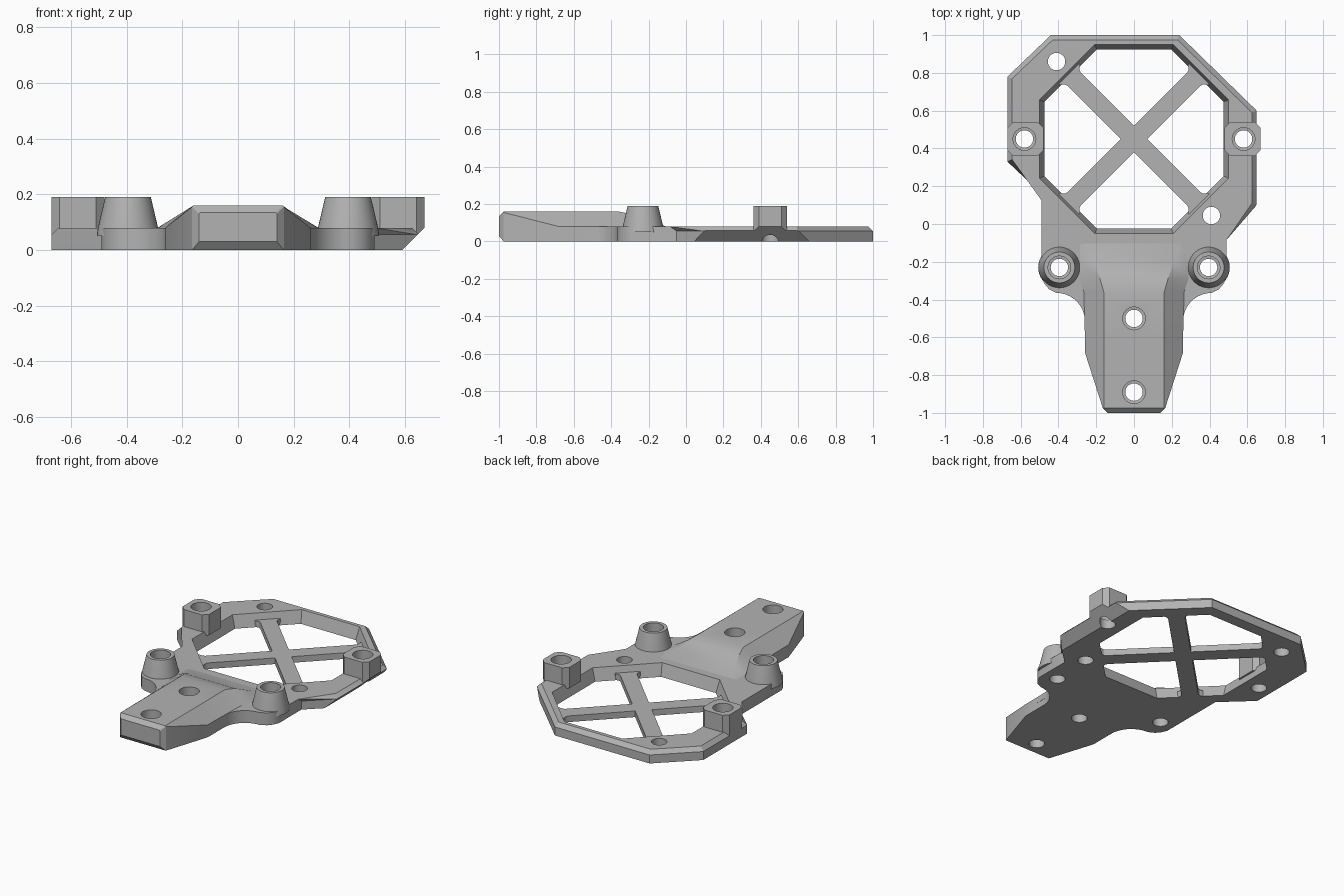
import bpy, bmesh, math
from math import cos, sin, pi, radians
from mathutils import Vector, Matrix

if "Cube" in bpy.data.objects:
    bpy.data.objects.remove(bpy.data.objects["Cube"], do_unlink=True)

grey = bpy.data.materials.new("plain_grey")
grey.use_nodes = True
GREY = (0.45, 0.45, 0.45, 1)
grey.diffuse_color = GREY
grey.node_tree.nodes["Principled BSDF"].inputs["Base Color"].default_value = GREY


def finish(name, bm):
    bmesh.ops.recalc_face_normals(bm, faces=bm.faces)
    me = bpy.data.meshes.new(name)
    bm.to_mesh(me)
    bm.free()
    me.materials.append(grey)
    ob = bpy.data.objects.new(name, me)
    bpy.context.collection.objects.link(ob)
    return ob


def loft(bm, rings):
    """Skin equal-length rings of points and cap both ends."""
    rows = [[bm.verts.new(p) for p in ring] for ring in rings]
    n = len(rows[0])
    for a, b in zip(rows, rows[1:]):
        for i in range(n):
            j = (i + 1) % n
            bm.faces.new((a[i], a[j], b[j], b[i]))
    bm.faces.new(rows[0])
    bm.faces.new(rows[-1])


def prism(bm, outline, z0, z1):
    loft(bm, [[(x, y, z) for x, y in outline] for z in (z0, z1)])


def lathe(bm, x, y, profile, n=40, turn=0.0):
    loft(bm, [[(x + r * cos(turn + 2 * pi * i / n), y + r * sin(turn + 2 * pi * i / n), z)
               for i in range(n)] for r, z in profile])


def slope_cut(bm):
    """Trim the lower +x side to a 45 degree underside."""
    geom = bm.verts[:] + bm.edges[:] + bm.faces[:]
    cut = bmesh.ops.bisect_plane(bm, geom=geom, plane_co=(0.59, 0, 0),
                                 plane_no=(1, 0, -1), clear_outer=True)
    edges = [e for e in cut["geom_cut"] if isinstance(e, bmesh.types.BMEdge)]
    bmesh.ops.holes_fill(bm, edges=edges, sides=0)


# Base plate: ring with a neck towards the front
def neck(side):
    corner = [(0.49, -0.28), (0.475, -0.315), (0.45, -0.345), (0.41, -0.365)]
    arc = [(0.41 + 0.15 * cos(a), -0.515 + 0.15 * sin(a))
           for a in (radians(90 + 9 * i) for i in range(1, 11))]
    return [(side * x, y) for x, y in corner + arc + [(0.26, -0.6)]]


outline = [(-0.44, 1.0), (0.24, 1.0), (0.65, 0.6), (0.65, 0.1), (0.49, -0.05)]
outline += neck(1) + neck(-1)[::-1] + [(-0.49, 0.16), (-0.67, 0.33), (-0.67, 0.78)]
bm = bmesh.new()
prism(bm, outline, 0, 0.08)
rim = [e for e in bm.edges if all(v.co.z > 0.07 and v.co.y > -0.06 for v in e.verts)]
bmesh.ops.bevel(bm, geom=rim, offset=0.025, segments=1, affect='EDGES')
slope_cut(bm)
plate = finish("base_plate", bm)

# Nose block: chamfered tip, sloped shoulders, ramp down onto the plate
# each section: y, bottom z, half width, shoulder z, top half width, top z
sections = [(-1.0, 0.03, 0.14, 0.13, 0.135, 0.135),
            (-0.975, 0.0, 0.165, 0.155, 0.16, 0.16),
            (-0.68, 0.0, 0.26, 0.08, 0.16, 0.16),
            (-0.6, 0.0, 0.26, 0.08, 0.16, 0.16),
            (-0.599, 0.04, 0.26, 0.08, 0.16, 0.16),
            (-0.36, 0.04, 0.265, 0.08, 0.16, 0.16),
            (-0.29, 0.04, 0.29, 0.079, 0.18, 0.146),
            (-0.2, 0.04, 0.29, 0.079, 0.21, 0.108),
            (-0.1, 0.04, 0.29, 0.078, 0.25, 0.079)]
bm = bmesh.new()
loft(bm, [[(-w, y, b), (w, y, b), (w, y, s), (t, y, h), (-t, y, h), (-w, y, s)]
          for y, b, w, s, t, h in sections])
nose = finish("nose_block", bm)
parts = [plate, nose]

# Mounting posts: tapered at the front, square at the sides
for label, side in (("left", 1), ("right", -1)):
    bm = bmesh.new()
    lathe(bm, side * 0.395, -0.23, [(0.112, 0.05), (0.108, 0.08), (0.082, 0.19)])
    parts.append(finish(label + "_front_post", bm))

    bm = bmesh.new()
    c = 0.03
    box = [(0.48, 0.36 + c), (0.48 + c, 0.36), (0.67 - c, 0.36), (0.67, 0.36 + c),
           (0.67, 0.54 - c), (0.67 - c, 0.54), (0.48 + c, 0.54), (0.48, 0.54 - c)]
    prism(bm, [(side * x, y) for x, y in box], 0.055, 0.19)
    if side > 0:
        slope_cut(bm)
    parts.append(finish(label + "_side_post", bm))

# Cross brace in the opening, flared at the ends
half = [(0.05, 0.05), (0.45, 0.05), (0.465, 0.056), (0.48, 0.075), (0.49, 0.075)]
arm = half + [(x, -y) for x, y in half[::-1]]
star = []
for k in range(4):
    a = radians(45 + 90 * k)
    star += [(x * cos(a) - y * sin(a), 0.45 + x * sin(a) + y * cos(a))
             for x, y in arm[::-1][1:]]
bm = bmesh.new()
prism(bm, star, 0, 0.04)
brace = finish("cross_brace", bm)

# Cutters: octagonal opening and all screw holes
bm = bmesh.new()
k = 1 / cos(pi / 8)
lathe(bm, 0, 0.45, [(0.465 * k, -0.04), (0.475 * k, 0.0), (0.5 * k, 0.08), (0.51 * k, 0.12)],
      n=8, turn=pi / 8)
opening = finish("opening_cutter", bm)

bm = bmesh.new()
for x, y in ((-0.41, 0.86), (0.41, 0.045)):
    lathe(bm, x, y, [(0.046, -0.1), (0.046, 0.3)])
for x, y in ((0.58, 0.45), (-0.58, 0.45), (0.395, -0.23), (-0.395, -0.23), (0, -0.5), (0, -0.89)):
    lathe(bm, x, y, [(0.046, -0.1), (0.046, 0.06), (0.06, 0.062), (0.06, 0.3)])
holes = finish("hole_cutter", bm)


def carve(ob, cutter):
    mod = ob.modifiers.new("cut", 'BOOLEAN')
    mod.operation = 'DIFFERENCE'
    mod.solver = 'EXACT'
    mod.object = cutter
    bpy.context.view_layer.objects.active = ob
    bpy.ops.object.modifier_apply(modifier=mod.name)


carve(plate, opening)
for ob in parts:
    carve(ob, holes)
for cutter in (opening, holes):
    bpy.data.objects.remove(cutter, do_unlink=True)

# Smooth the round surfaces, keep the edges crisp
for ob in parts + [brace]:
    bpy.ops.object.select_all(action='DESELECT')
    ob.select_set(True)
    bpy.context.view_layer.objects.active = ob
    bpy.ops.object.shade_smooth_by_angle(angle=radians(25))
